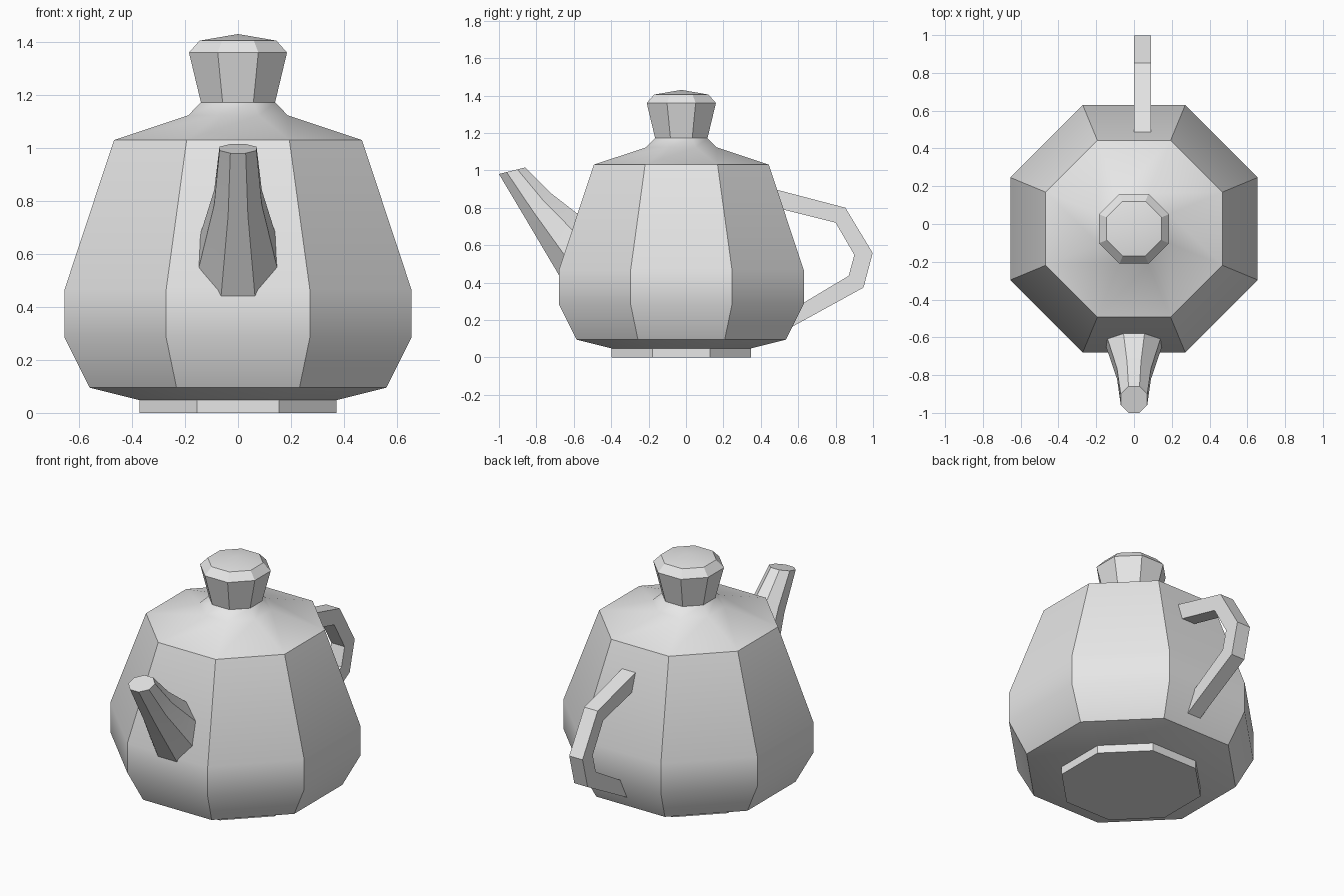
import bpy, bmesh, math
from mathutils import Vector

cube = bpy.data.objects.get("Cube")
if cube:
    bpy.data.objects.remove(cube, do_unlink=True)

# One plain grey material for the whole pot
grey = bpy.data.materials.new("light grey")
grey.use_nodes = True
grey.diffuse_color = (0.8, 0.8, 0.8, 1)
grey.node_tree.nodes["Principled BSDF"].inputs["Base Color"].default_value = (0.8, 0.8, 0.8, 1)

SIDES = 8
CENTRE_Y = -0.025
CORNER = 1 / math.cos(math.pi / SIDES)   # apothem to corner radius


def finish(name, bm):
    bmesh.ops.recalc_face_normals(bm, faces=bm.faces)
    mesh = bpy.data.meshes.new(name)
    bm.to_mesh(mesh)
    bm.free()
    mesh.materials.append(grey)
    obj = bpy.data.objects.new(name, mesh)
    bpy.context.collection.objects.link(obj)
    bpy.ops.object.select_all(action='DESELECT')
    obj.select_set(True)
    bpy.context.view_layer.objects.active = obj
    bpy.ops.object.shade_smooth_by_angle(angle=math.radians(32))
    return obj


def loft(name, rings, apex=None):
    """Skin octagonal rings given as (centre, half-width axis, half-depth axis)."""
    bm = bmesh.new()
    loops = []
    for centre, u, v in rings:
        angles = [(i + 0.5) * math.tau / SIDES for i in range(SIDES)]
        loops.append([bm.verts.new(centre + (u * math.cos(a) + v * math.sin(a)) * CORNER)
                      for a in angles])
    for low, high in zip(loops, loops[1:]):
        for i in range(SIDES):
            j = (i + 1) % SIDES
            bm.faces.new((low[i], low[j], high[j], high[i]))
    bm.faces.new(loops[0])
    if apex is None:
        bm.faces.new(loops[-1])
    else:
        tip = bm.verts.new(apex)
        for i in range(SIDES):
            bm.faces.new((loops[-1][i], loops[-1][(i + 1) % SIDES], tip))
    return finish(name, bm)


def turned(name, profile, apex_z=None):
    """Octagonal solid from a profile of (apothem, height)."""
    rings = [(Vector((0, CENTRE_Y, z)), Vector((r, 0, 0)), Vector((0, r, 0)))
             for r, z in profile]
    return loft(name, rings, None if apex_z is None else Vector((0, CENTRE_Y, apex_z)))


# Pot, foot and lid knob
turned("foot", [(0.372, 0), (0.372, 0.05)])
turned("body", [(0.372, 0.048), (0.56, 0.095), (0.655, 0.285), (0.655, 0.465),
                (0.468, 1.03), (0.188, 1.123), (0.14, 1.172)])
turned("lid_knob", [(0.14, 1.172), (0.185, 1.36), (0.145, 1.405)], apex_z=1.43)

# Spout: each section has a lower (y, z), an upper (y, z) and a half width
sections = [((-0.65, 0.39), (-0.48, 0.69), 0.165),
            ((-0.86, 0.745), (-0.725, 0.88), 0.09),
            ((-1.0, 0.98), (-0.86, 1.015), 0.07)]
rings = []
for lower, upper, half_width in sections:
    lo, up = Vector((0, *lower)), Vector((0, *upper))
    # corners of the octagon sit on the flats' lines, so these are apothems
    rings.append(((lo + up) / 2, Vector((half_width, 0, 0)), (up - lo) / 2))
loft("spout", rings)

# Handle: flat bent strip, matching outer and inner outlines (y, z)
outer = [(0.44, 0.908), (0.852, 0.80), (0.998, 0.558), (0.949, 0.373), (0.51, 0.132)]
inner = [(0.46, 0.80 - 0.01 + 0.015), (0.80, 0.72), (0.90, 0.548), (0.87, 0.436), (0.55, 0.245)]
bm = bmesh.new()
hoops = []
for (oy, oz), (iy, iz) in zip(outer, inner):
    hoops.append([bm.verts.new(p) for p in
                  ((0, oy, oz), (0.09, oy, oz), (0.09, iy, iz), (0, iy, iz))])
for a, b in zip(hoops, hoops[1:]):
    for i in range(4):
        j = (i + 1) % 4
        bm.faces.new((a[i], a[j], b[j], b[i]))
bm.faces.new(hoops[0])
bm.faces.new(hoops[-1])
finish("handle", bm)
